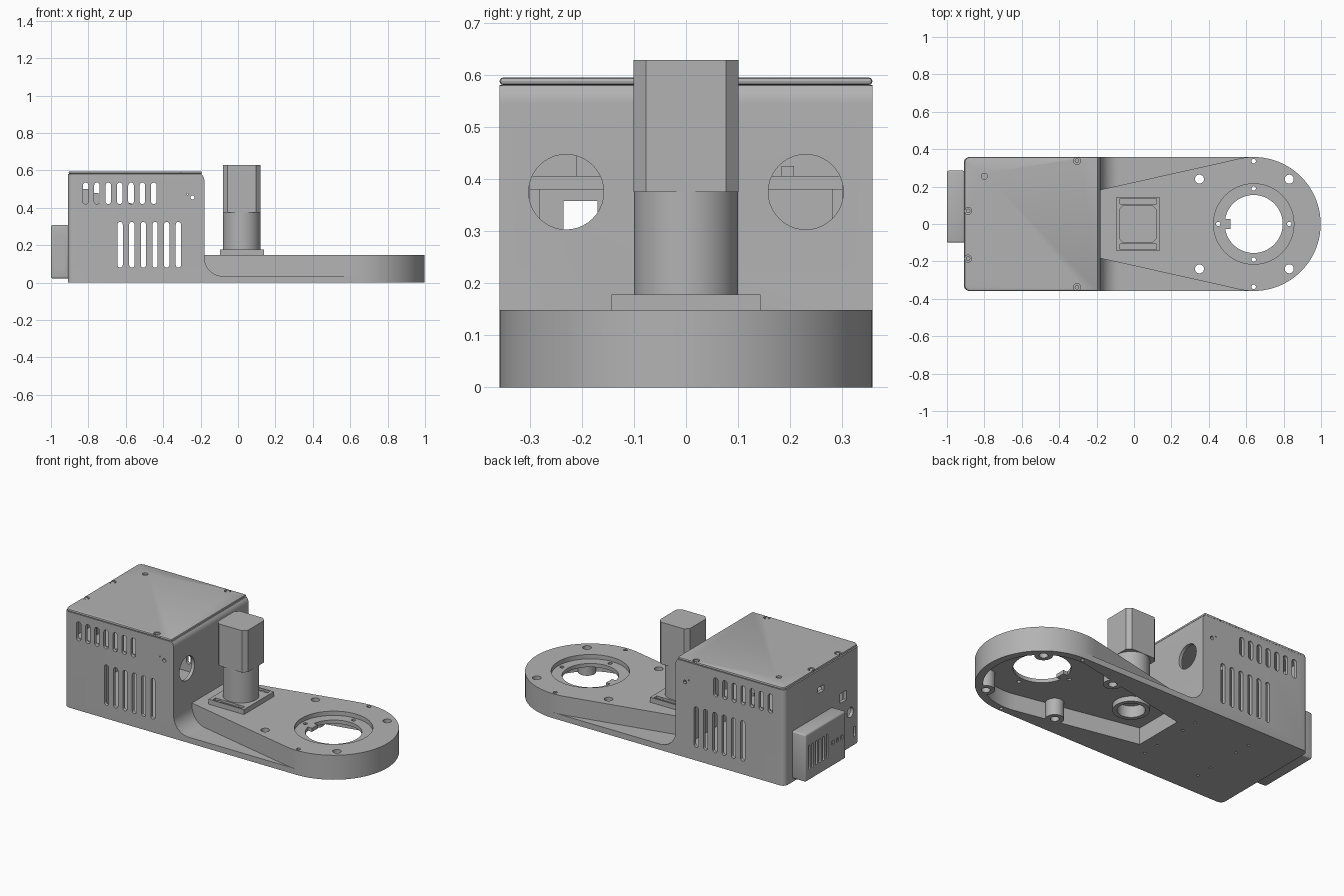
import bpy, bmesh
from math import sin, cos, pi, radians

if "Cube" in bpy.data.objects:
    bpy.data.objects.remove(bpy.data.objects["Cube"])

grey = bpy.data.materials.new("mid grey")
grey.use_nodes = True
COLOUR = (0.45, 0.45, 0.45, 1)
grey.diffuse_color = COLOUR
grey.node_tree.nodes["Principled BSDF"].inputs["Base Color"].default_value = COLOUR


# ---- outlines and solids
def arc(cx, cy, r, a0, a1, n):
    angles = [radians(a0 + (a1 - a0) * i / n) for i in range(n + 1)]
    return [(cx + r * cos(a), cy + r * sin(a)) for a in angles]


def circle(cx, cy, r, n=24):
    return arc(cx, cy, r, 0, 360, n)[:-1]


def rect(x0, x1, y0, y1):
    return [(x0, y0), (x1, y0), (x1, y1), (x0, y1)]


def slot(cx, y0, y1, w):
    r = w / 2
    return arc(cx, y1 - r, r, 0, 180, 8) + arc(cx, y0 + r, r, 180, 360, 8)


PLACE = {"X": lambda a, b, c: (c, a, b),
         "Y": lambda a, b, c: (a, c, b),
         "Z": lambda a, b, c: (a, b, c)}


def solid(name, prisms, bevel=0, edge_rule=None, segments=3):
    """Prisms are (outline, low, high, axis); edge_rule picks the edges to bevel."""
    bm = bmesh.new()
    for outline, lo, hi, axis in prisms:
        ends = [[bm.verts.new(PLACE[axis](a, b, c)) for a, b in outline] for c in (lo, hi)]
        bm.faces.new(ends[0])
        bm.faces.new(ends[1])
        for i in range(len(outline)):
            bm.faces.new((ends[0][i - 1], ends[0][i], ends[1][i], ends[1][i - 1]))
    bmesh.ops.recalc_face_normals(bm, faces=bm.faces)
    if bevel:
        edges = [e for e in bm.edges if edge_rule is None or edge_rule(e)]
        bmesh.ops.bevel(bm, geom=edges, offset=bevel, segments=segments,
                        profile=0.5, affect="EDGES")
    mesh = bpy.data.meshes.new(name)
    bm.to_mesh(mesh)
    bm.free()
    mesh.materials.append(grey)
    ob = bpy.data.objects.new(name, mesh)
    bpy.context.collection.objects.link(ob)
    return ob


def combine(target, other, operation):
    mod = target.modifiers.new("combine", "BOOLEAN")
    mod.operation, mod.solver, mod.object = operation, "EXACT", other
    bpy.context.view_layer.objects.active = target
    bpy.ops.object.modifier_apply(modifier=mod.name)
    bpy.data.objects.remove(other)


def cut(target, prisms):
    combine(target, solid("cutter", prisms), "DIFFERENCE")


def vertical_at(x):
    return lambda e: all(abs(v.co.x - x) < 1e-4 for v in e.verts) and \
        abs(e.verts[0].co.y - e.verts[1].co.y) < 1e-4


W = 0.358          # half width of the body
RING_X = 0.64      # centre of the round end
MOTOR_X = 0.02

# ---- housing with its low side wings
profile = [(-0.91, 0), (RING_X, 0), (RING_X, 0.035)] + arc(-0.08, 0.135, 0.1, 270, 180, 10) \
    + arc(-0.23, 0.545, 0.05, 0, 44, 6) + [(-0.91, 0.58)]
body = solid("housing_and_arm", [(profile, -W, W, "Y")], 0.03, vertical_at(-0.91), 5)

# ---- tapered arm with a round end
taper = [(-0.195, 0.18)] + arc(RING_X, 0, W, 103, -103, 48) + [(-0.195, -0.18)]
combine(body, solid("arm", [(taper, 0, 0.148, "Z")]), "UNION")

# housing cavity
cut(body, [(rect(-0.89, -0.2, -0.338, 0.338), 0.035, 0.565, "Z")])

# pocket under the arm, leaving bosses round the mounting holes
mounts = [(x, y) for x in (0.35, 0.83) for y in (-0.24, 0.24)]
inner = [(-0.17, 0.155)] + arc(RING_X, 0, 0.315, 103, -103, 40) + [(-0.17, -0.155)]
pocket = solid("pocket", [(inner, -0.05, 0.1, "Z")])
cut(pocket, [(circle(x, y, 0.05), -0.1, 0.2, "Z") for x, y in mounts])
combine(body, pocket, "DIFFERENCE")

# ring seat, opening and holes of the arm
cut(body, [(circle(RING_X, 0, 0.215, 48), 0.122, 0.2, "Z")])
cut(body, [(circle(RING_X, 0, 0.155, 48), 0, 0.2, "Z"),
           (circle(MOTOR_X, 0, 0.075, 32), 0, 0.14, "Z")]
    + [(circle(x, y, 0.024), -0.1, 0.2, "Z") for x, y in mounts]
    + [(circle(RING_X + dx, dy, 0.012, 12), 0, 0.2, "Z")
       for dx, dy in ((0.19, 0), (-0.19, 0), (0, 0.19), (0, -0.19))]
    + [(circle(RING_X, s * 0.336, 0.012, 12), -0.1, 0.2, "Z") for s in (-1, 1)])

# side vents, cut through both walls
vents = [(slot(-0.815 + 0.0608 * i, 0.42, 0.535, 0.03), -0.5, 0.5, "Y") for i in range(7)]
vents += [(slot(-0.63 + 0.0622 * i, 0.08, 0.325, 0.028), -0.5, 0.5, "Y") for i in range(6)]
vents += [(circle(-0.243, 0.455, 0.011, 12), -0.5, 0.5, "Y"),
          (circle(-0.27, 0.472, 0.004, 8), -0.5, 0.5, "Y")]
cut(body, vents)

# round cable holes towards the arm, ports in the far wall, screw holes below
cut(body, [(circle(s * 0.23, 0.375, 0.072, 40), -0.25, -0.1, "X") for s in (-1, 1)])
cut(body, [(outline, -0.95, -0.88, "X") for outline in (
    rect(-0.235, -0.17, 0.3, 0.358), rect(-0.02, 0.04, 0.44, 0.475),
    circle(-0.27, 0.21, 0.03), slot(-0.31, 0.05, 0.11, 0.02))])
cut(body, [(circle(x, y, 0.008, 10), -0.05, 0.015, "Z")
           for x in (-0.25, -0.62) for y in (-0.21, -0.105, 0.105, 0.21)])

# ---- lid with chamfered rim and sunk screws
lid = solid("lid", [(rect(-0.906, -0.194, -W, W), 0.58, 0.595, "Z")], 0.03, vertical_at(-0.906), 5)
mod = lid.modifiers.new("rim", "BEVEL")
mod.width, mod.segments, mod.limit_method, mod.angle_limit = 0.012, 2, "ANGLE", radians(60)
bpy.context.view_layer.objects.active = lid
bpy.ops.object.modifier_apply(modifier="rim")
screws = [(-0.305, 0.338), (-0.305, -0.338), (-0.887, 0.07), (-0.887, -0.185)]
cut(lid, [(circle(x, y, 0.019, 16), 0.583, 0.7, "Z") for x, y in screws]
    + [(circle(-0.8, 0.255, 0.016, 16), 0.583, 0.7, "Z")])
lid_screws = solid("lid_screws", [(circle(x, y, 0.012, 16), 0.58, 0.592, "Z") for x, y in screws])

# ---- key tab inside the ring and hub under the motor
ring_tab = solid("ring_tab", [(rect(0.475, 0.515, -0.028, 0.028), 0.1, 0.122, "Z")])
hub = solid("motor_hub", [(circle(MOTOR_X, 0, 0.1, 32), 0.07, 0.105, "Z")])
cut(hub, [(circle(MOTOR_X, 0, 0.075, 32), 0, 0.2, "Z")])

# ---- motor on its slotted plate
plate = solid("motor_plate", [(rect(-0.097, 0.14, -0.143, 0.143), 0.148, 0.178, "Z")])
cut(plate, [(rect(-0.075, 0.12, s * 0.122 - 0.014, s * 0.122 + 0.014), 0.165, 0.2, "Z")
            for s in (-1, 1)])
plate_screws = solid("plate_screws", [(circle(MOTOR_X + dx, s * 0.122, 0.01, 12), 0.16, 0.172, "Z")
                                      for dx in (-0.06, 0.06) for s in (-1, 1)])
gearbox = solid("motor_gearbox", [(circle(MOTOR_X, 0, 0.1, 48), 0.178, 0.375, "Z")])
R, C = 0.101, 0.077
corners = [(R, -C), (R, C), (C, R), (-C, R), (-R, C), (-R, -C), (-C, -R), (C, -R)]
motor = solid("motor_body", [([(MOTOR_X + a, b) for a, b in corners], 0.375, 0.628, "Z")])

# ---- power supply box on the end wall
supply = solid("power_box", [(rect(-1, -0.905, -0.1, 0.285), 0.022, 0.308, "Z")], 0.01)
cut(supply, [(slot(0.08 + 0.034 * i, 0.09, 0.235, 0.016), -1.1, -0.985, "X") for i in range(6)]
    + [(rect(y, y + 0.022, 0.15, 0.175), -1.1, -0.992, "X") for y in (-0.07, -0.03, 0.01)])
cut(supply, [(rect(-0.985, -0.93, 0.16, 0.258), -0.2, -0.092, "Y"),
             (circle(-0.955, 0.1, 0.028), -0.2, -0.092, "Y")])
switch = solid("power_switch", [(rect(-0.978, -0.937, 0.17, 0.248), -0.098, -0.09, "Y"),
                                (circle(-0.955, 0.1, 0.02), -0.098, -0.09, "Y")])
box_screws = solid("power_box_screws", [(circle(y, z, 0.012, 12), -1, -0.99, "X")
                                        for y in (-0.08, 0.265) for z in (0.045, 0.285)])

# ---- circuit board inside the housing
board = solid("circuit_board", [(rect(-0.885, -0.42, -0.3, 0.3), 0.38, 0.406, "Z")])
supports = solid("board_supports", [(rect(x, x + 0.02, y - 0.01, y + 0.01), 0.035, 0.38, "Z")
                                    for x in (-0.87, -0.69) for y in (-0.29, 0.29)])
sockets = solid("board_sockets", [(rect(-0.83, -0.795, -0.21, -0.1), 0.406, 0.5, "Z"),
                                  (rect(-0.77, -0.745, -0.05, 0.1), 0.406, 0.48, "Z"),
                                  (rect(-0.6, -0.57, 0.183, 0.207), 0.406, 0.425, "Z")])

# ---- shading
parts = [body, lid, lid_screws, ring_tab, hub, plate, plate_screws, gearbox, motor,
         supply, switch, box_screws, board, supports, sockets]
bpy.ops.object.select_all(action="DESELECT")
for ob in parts:
    ob.select_set(True)
bpy.context.view_layer.objects.active = body
bpy.ops.object.shade_smooth_by_angle(angle=radians(30))
